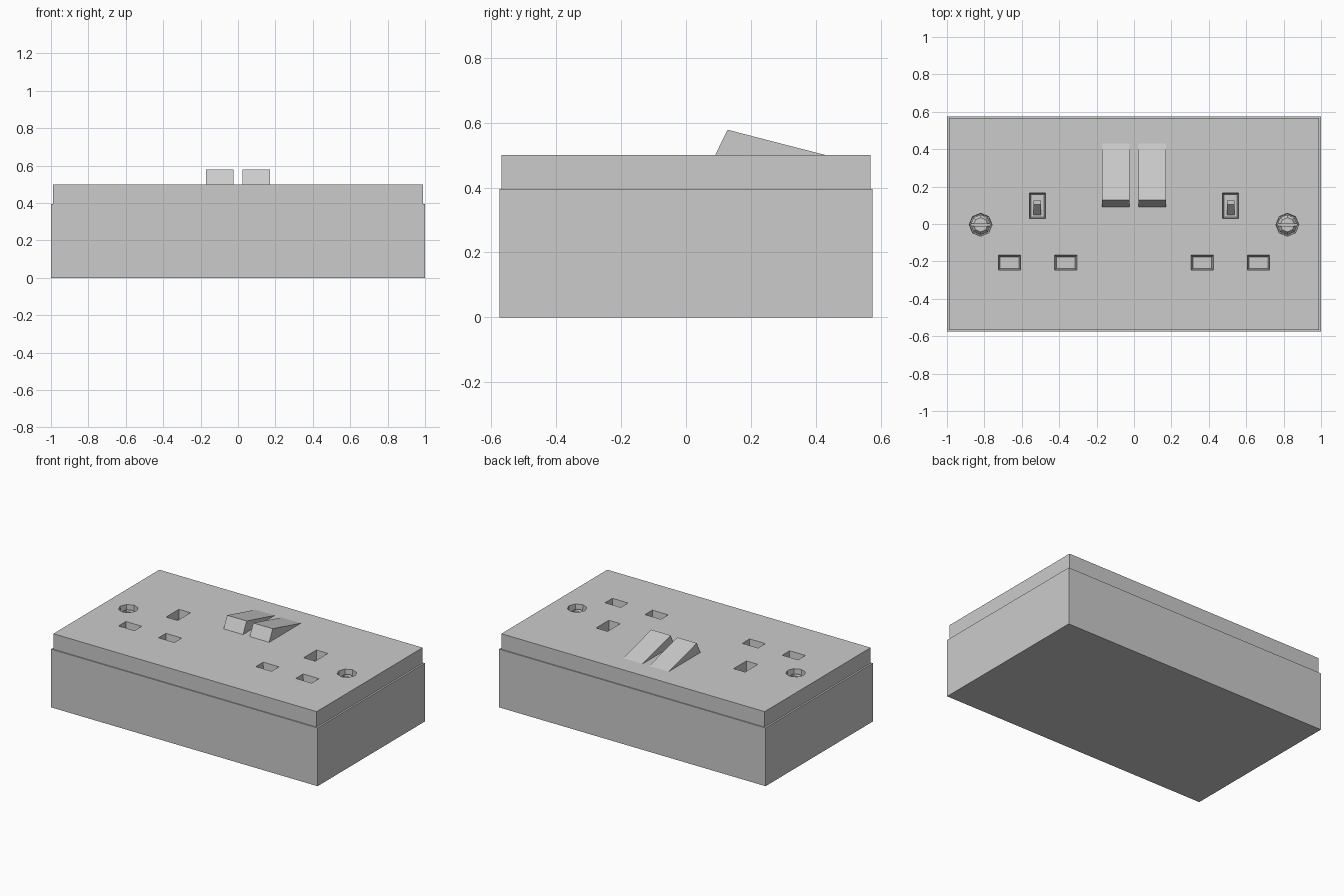
import bpy, bmesh
from math import pi
from mathutils import Matrix, Vector

if "Cube" in bpy.data.objects:
    bpy.data.objects.remove(bpy.data.objects["Cube"])

BOX_TOP, PLATE_TOP = 0.395, 0.5


def finish(name, bm):
    bmesh.ops.recalc_face_normals(bm, faces=bm.faces)
    me = bpy.data.meshes.new(name)
    bm.to_mesh(me)
    bm.free()
    ob = bpy.data.objects.new(name, me)
    bpy.context.collection.objects.link(ob)
    return ob


def add_box(bm, x0, x1, y0, y1, z0, z1, taper=0.0):
    """Box whose lower rim is pulled in by taper."""
    c = Vector(((x0 + x1) / 2, (y0 + y1) / 2, (z0 + z1) / 2))
    for v in bmesh.ops.create_cube(bm, size=1)["verts"]:
        t = taper if v.co.z < 0 else 0
        v.co = c + Vector((v.co.x * (x1 - x0 - 2 * t), v.co.y * (y1 - y0 - 2 * t), v.co.z * (z1 - z0)))


def add_octagon(bm, x, y, z0, z1, r0, r1):
    m = Matrix.Translation((x, y, (z0 + z1) / 2)) @ Matrix.Rotation(pi / 2, 4, 'Z')
    bmesh.ops.create_cone(bm, cap_ends=True, segments=8, radius1=r0, radius2=r1, depth=z1 - z0, matrix=m)


def add_wedge(bm, x0, x1, profile):
    """Extrude a (y, z) profile along x."""
    f = bm.faces.new([bm.verts.new((x0, y, z)) for y, z in profile])
    ext = bmesh.ops.extrude_face_region(bm, geom=[f])["geom"]
    bmesh.ops.translate(bm, vec=(x1 - x0, 0, 0), verts=[g for g in ext if isinstance(g, bmesh.types.BMVert)])


def cut(ob, cutter):
    cutter.hide_render = True
    cutter.hide_set(True)
    mod = ob.modifiers.new("holes", 'BOOLEAN')
    mod.operation, mod.solver, mod.object = 'DIFFERENCE', 'EXACT', cutter


# Back box
bm = bmesh.new()
add_box(bm, -1, 1, -0.575, 0.575, 0, BOX_TOP)
finish("back_box", bm)

# Face plate
bm = bmesh.new()
add_box(bm, -0.988, 0.988, -0.568, 0.568, BOX_TOP, PLATE_TOP)
plate = finish("face_plate", bm)

# Pin and screw holes
bm = bmesh.new()
for s in (-1, 1):
    for x, y, w, h in ((0.516, 0.097, 0.09, 0.14), (0.365, -0.206, 0.122, 0.082), (0.665, -0.206, 0.122, 0.082)):
        add_box(bm, s * x - w / 2, s * x + w / 2, y - h / 2, y + h / 2, 0.375, 0.52, 0.012)
    add_octagon(bm, s * 0.82, -0.004, 0.375, 0.52, 0.057, 0.062)
cut(plate, finish("hole_cutter", bm))

for s, side in ((-1, "left"), (1, "right")):
    # Slotted screw, low dome
    bm = bmesh.new()
    add_octagon(bm, s * 0.82, -0.004, 0.385, 0.455, 0.054, 0.054)
    add_octagon(bm, s * 0.82, -0.004, 0.455, 0.475, 0.054, 0.038)
    bmesh.ops.remove_doubles(bm, verts=bm.verts, dist=1e-5)
    inner = [f for f in bm.faces if abs(f.calc_center_median().z - 0.455) < 1e-4 and abs(f.normal.z) > 0.9]
    bmesh.ops.delete(bm, geom=inner, context='FACES_ONLY')
    screw = finish(side + "_screw", bm)
    bm = bmesh.new()
    add_box(bm, s * 0.82 - 0.07, s * 0.82 + 0.07, -0.011, 0.003, 0.455, 0.5)
    cut(screw, finish(side + "_slot_cutter", bm))

    # Sloping shutter inside the earth hole
    bm = bmesh.new()
    add_wedge(bm, s * 0.516 - 0.02, s * 0.516 + 0.02,
              [(0.042, 0.39), (0.125, 0.39), (0.125, 0.455), (0.105, 0.455)])
    finish(side + "_shutter", bm)

    # Rocker switch
    bm = bmesh.new()
    add_wedge(bm, s * 0.098 - 0.073, s * 0.098 + 0.073,
              [(0.09, 0.5), (0.09, 0.49), (0.43, 0.49), (0.43, 0.5), (0.128, 0.578)])
    finish(side + "_rocker", bm)
